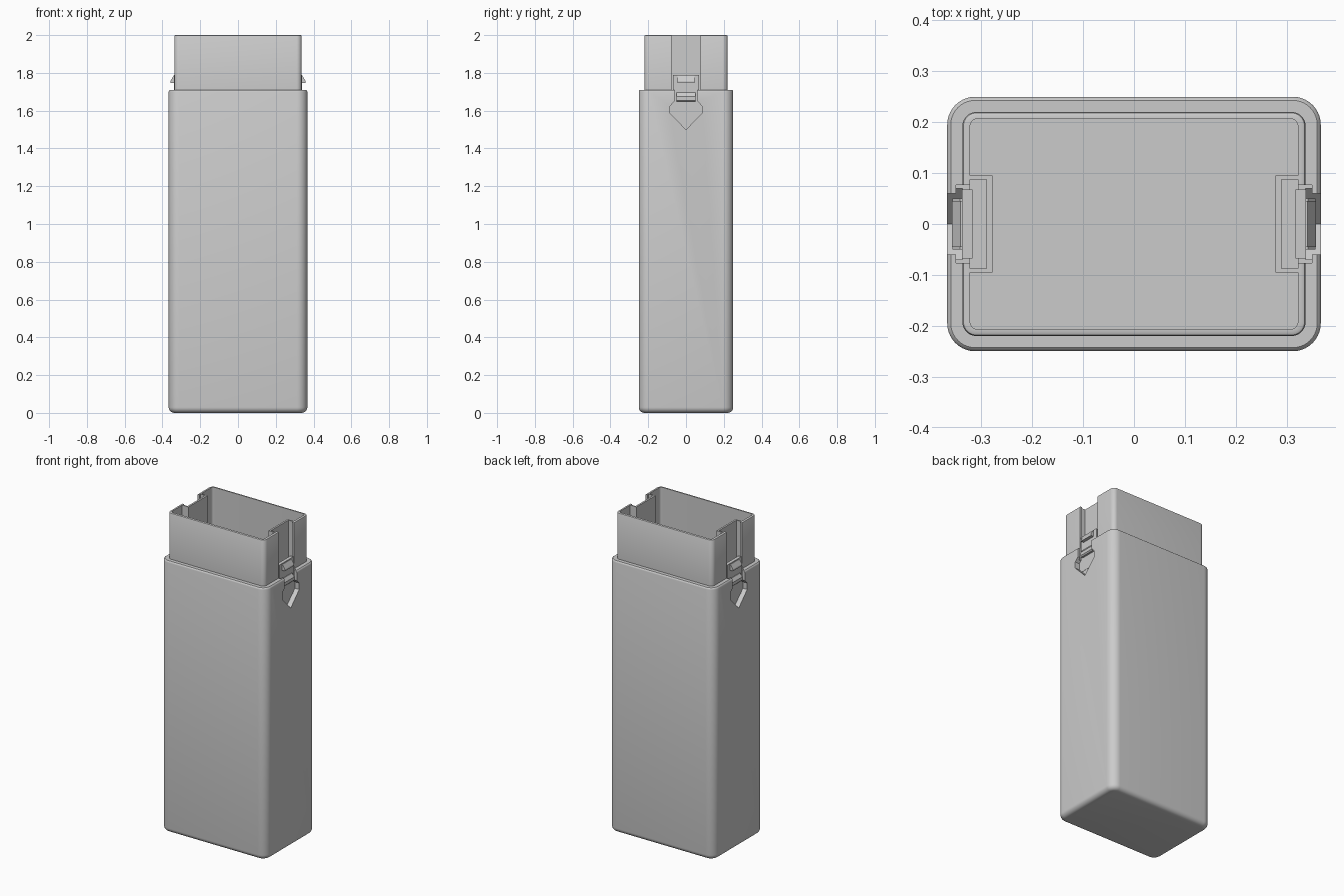
import bpy
import bmesh
import math

if "Cube" in bpy.data.objects:
    bpy.data.objects.remove(bpy.data.objects["Cube"], do_unlink=True)

grey = bpy.data.materials.new("plain grey")
grey.use_nodes = True
tone = (0.6, 0.6, 0.6, 1)
grey.diffuse_color = tone
grey.node_tree.nodes["Principled BSDF"].inputs["Base Color"].default_value = tone


def finish(name, bm):
    bmesh.ops.recalc_face_normals(bm, faces=bm.faces)
    mesh = bpy.data.meshes.new(name)
    bm.to_mesh(mesh)
    bm.free()
    mesh.materials.append(grey)
    obj = bpy.data.objects.new(name, mesh)
    bpy.context.collection.objects.link(obj)
    return obj


def rounded_loop(bm, hx, hy, r, z, steps=10):
    """Ring of vertices around a rounded rectangle."""
    ring = []
    for corner, (sx, sy) in enumerate([(1, 1), (-1, 1), (-1, -1), (1, -1)]):
        for i in range(steps + 1):
            a = math.radians(90 * (corner + i / steps))
            ring.append(bm.verts.new((sx * (hx - r) + r * math.cos(a),
                                      sy * (hy - r) + r * math.sin(a), z)))
    return ring


def loft(name, sections):
    bm = bmesh.new()
    rings = [rounded_loop(bm, *s) for s in sections]
    for a, b in zip(rings, rings[1:]):
        n = len(a)
        for i in range(n):
            j = (i + 1) % n
            bm.faces.new((a[i], a[j], b[j], b[i]))
    bm.faces.new(rings[0])
    bm.faces.new(rings[-1])
    return finish(name, bm)


def prism(name, coords):
    """Join two matching outlines into a solid."""
    bm = bmesh.new()
    a, b = [[bm.verts.new(p) for p in outline] for outline in coords]
    bm.faces.new(a)
    bm.faces.new(b)
    for i in range(len(a)):
        j = (i + 1) % len(a)
        bm.faces.new((a[i], a[j], b[j], b[i]))
    return finish(name, bm)


def across(name, side, profile, half):
    """Side profile (x, z) extruded along y."""
    return prism(name, [[(side * x, y, z) for x, z in profile] for y in (-half, half)])


def outward(name, side, profile, x0, x1):
    """Half profile (y, z), mirrored in y and extruded along x."""
    full = profile + [(-y, z) for y, z in reversed(profile) if y > 0]
    return prism(name, [[(side * x, y, z) for y, z in full] for x in (x0, x1)])


def block(name, side, x0, x1, half, z0, z1):
    return across(name, side, [(x0, z0), (x1, z0), (x1, z1), (x0, z1)], half)


def combine(target, tool, operation):
    mod = target.modifiers.new("combine", "BOOLEAN")
    mod.operation = operation
    mod.solver = "EXACT"
    mod.object = tool
    bpy.context.view_layer.objects.active = target
    bpy.ops.object.modifier_apply(modifier=mod.name)
    bpy.data.objects.remove(tool, do_unlink=True)


# Hollow container: rounded base, wide body, shoulder, narrow neck, cavity
W, D, R = 0.367, 0.25, 0.055
sections = []
for i in range(7):
    a = math.radians(15 * i)
    inset = 0.03 * (1 - math.sin(a))
    sections.append((W - inset, D - inset, R - inset, 0.03 * (1 - math.cos(a))))
for inset, z in [(0, 1.7), (0.002, 1.706), (0.007, 1.71)]:
    sections.append((W - inset, D - inset, R - inset, z))
sections += [(0.337, 0.22, 0.027, 1.71), (0.337, 0.22, 0.027, 1.994),
             (0.335, 0.218, 0.025, 1.998), (0.331, 0.214, 0.021, 2.0),
             (0.322, 0.207, 0.015, 2.0), (0.322, 0.207, 0.015, 0.045)]
container = loft("container", sections)

for side, word in ((1, "left"), (-1, "right")):
    # Inner housing behind the latch
    combine(container, across("housing", side, [(0.278, 2.0), (0.326, 2.0),
                              (0.326, 1.42), (0.278, 1.47)], 0.095), "UNION")
    # Flex gap, latch slot, slot mouth and pointed recess
    combine(container, block("flex_gap", side, 0.29, 0.322, 0.087, 1.52, 2.1), "DIFFERENCE")
    combine(container, block("latch_slot", side, 0.315, 0.35, 0.077, 1.64, 2.1), "DIFFERENCE")
    combine(container, block("slot_mouth", side, 0.337, 0.4, 0.06, 1.6, 1.8), "DIFFERENCE")
    combine(container, outward("recess", side, [(0, 1.5), (0.084, 1.585), (0.084, 1.625),
                               (0.06, 1.65)], 0.3365, 0.4), "DIFFERENCE")

    # Spring latch with a catch and a release grip
    block(word + "_latch_strap", side, 0.317, 0.338, 0.068, 1.56, 1.79)
    across(word + "_latch_catch", side, [(0.335, 1.785), (0.341, 1.785), (0.358, 1.757),
                                         (0.358, 1.747), (0.335, 1.747)], 0.045)
    across(word + "_latch_grip", side, [(0.335, 1.695), (0.342, 1.695), (0.357, 1.675),
                                        (0.357, 1.655), (0.35, 1.648), (0.335, 1.648)], 0.05)

# Smooth the rounded edges, keep the hard ones
bpy.ops.object.select_all(action="DESELECT")
container.select_set(True)
bpy.context.view_layer.objects.active = container
bpy.ops.object.shade_smooth_by_angle(angle=math.radians(35))
